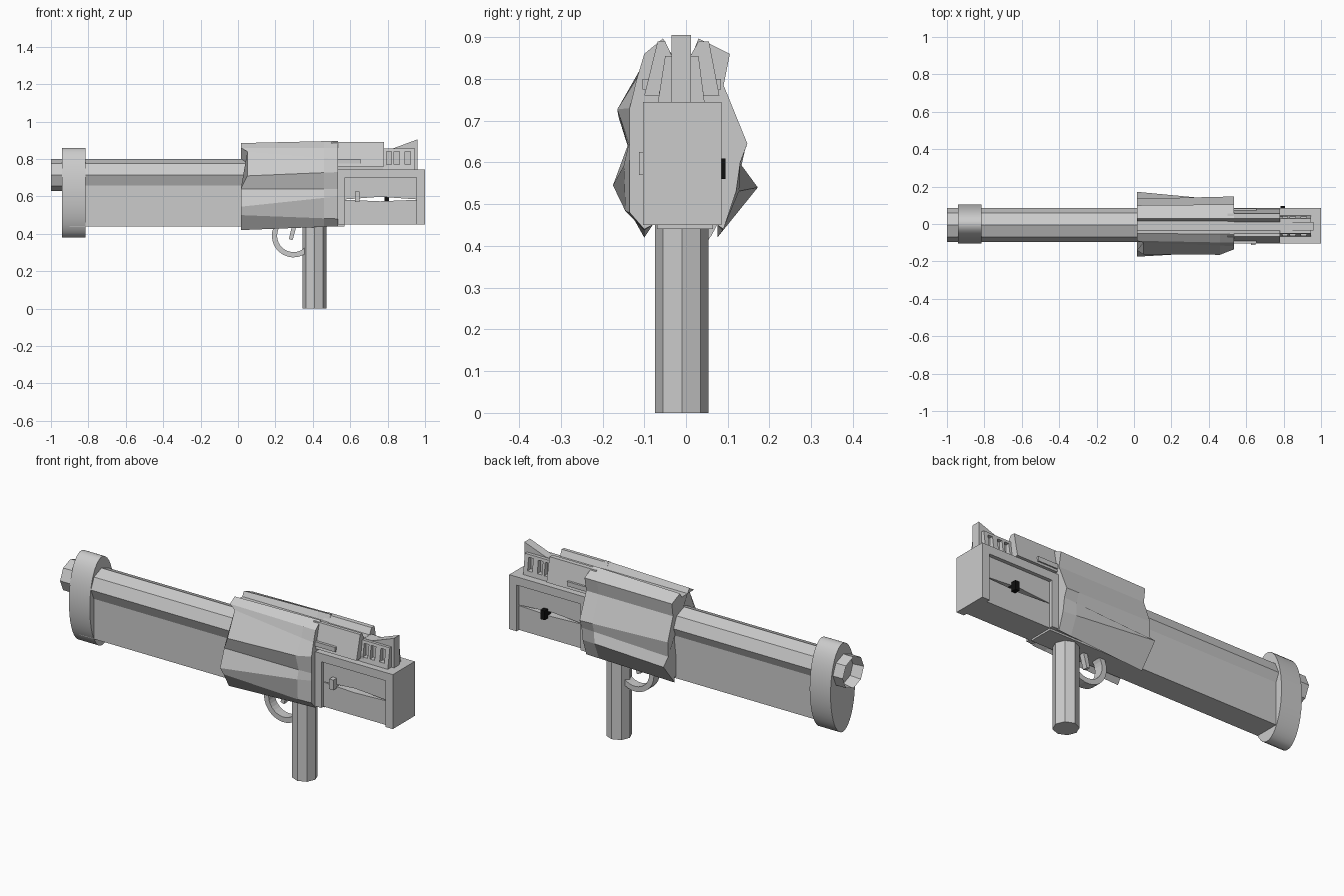
import bpy, bmesh, math

if "Cube" in bpy.data.objects:
    bpy.data.objects.remove(bpy.data.objects["Cube"])

CY = -0.01  # centre line of the upper parts


def loft(name, rings):
    """Skin matching closed rings of points and cap both ends."""
    bm = bmesh.new()
    vr = [[bm.verts.new(p) for p in r] for r in rings]
    n = len(vr[0])
    for a, b in zip(vr, vr[1:]):
        for i in range(n):
            j = (i + 1) % n
            bm.faces.new((a[i], a[j], b[j], b[i]))
    bm.faces.new(vr[0][::-1])
    bm.faces.new(vr[-1])
    bmesh.ops.recalc_face_normals(bm, faces=bm.faces[:])
    me = bpy.data.meshes.new(name)
    bm.to_mesh(me)
    bm.free()
    ob = bpy.data.objects.new(name, me)
    bpy.context.collection.objects.link(ob)
    return ob


def prism(name, pts, axis, a, b):
    """Extrude a 2D outline along an axis from a to b."""
    put = {'x': lambda p, t: (t, p[0], p[1]),
           'y': lambda p, t: (p[0], t, p[1]),
           'z': lambda p, t: (p[0], p[1], t)}[axis]
    return loft(name, [[put(p, t) for p in pts] for t in (a, b)])


def box(name, x0, x1, y0, y1, z0, z1):
    return prism(name, [(x0, y0), (x1, y0), (x1, y1), (x0, y1)], 'z', z0, z1)


def ellipse(cx, cy, rx, ry, n):
    return [(cx + rx * math.cos(2 * math.pi * i / n),
             cy + ry * math.sin(2 * math.pi * i / n)) for i in range(n)]


# Octagonal barrel with a hollow muzzle
barrel = prism("barrel", ellipse(-0.005, 0.715, 0.09, 0.085, 8), 'x', -1.0, 0.1)
bm = bmesh.new()
bm.from_mesh(barrel.data)
muzzle = min(bm.faces, key=lambda f: f.calc_center_median().x)
bmesh.ops.inset_region(bm, faces=[muzzle], thickness=0.022)
for v in muzzle.verts:
    v.co.x += 0.15
bm.to_mesh(barrel.data)
bm.free()

# Box under the barrel, and the oval muzzle band
box("under_barrel", -0.9, 0.57, -0.07, 0.065, 0.44, 0.70)
band = prism("muzzle_band", ellipse(0, 0.62, 0.105, 0.24, 40), 'x', -0.94, -0.815)
bpy.context.view_layer.objects.active = band
band.select_set(True)
bpy.ops.object.shade_smooth_by_angle(angle=math.radians(35))
band.select_set(False)

# Faceted receiver shroud: front and rear outlines (y, z)
front = [(-.035, .86), (-.05, .885), (-.09, .86), (-.10, .84), (-.162, .71),
         (-.14, .64), (-.175, .545), (-.145, .50), (-.10, .42), (-.08, .45),
         (.075, .45), (.075, .42), (.172, .54), (.13, .58), (.135, .66),
         (.09, .785), (.10, .855), (.03, .885), (.015, .86)]
rear = [(-.035, .86), (-.055, .897), (-.10, .86), (-.118, .80), (-.165, .73),
        (-.138, .64), (-.145, .60), (-.145, .48), (-.10, .44), (-.08, .45),
        (.075, .45), (.09, .44), (.12, .53), (.13, .60), (.147, .645),
        (.09, .785), (.105, .86), (.03, .897), (.015, .86)]
ring_a = [(0.05 if i in (3, 4) else 0.015, y, z) for i, (y, z) in enumerate(front)]
ring_b = [(0.46, p[0] * .14 + q[0] * .86, p[1] * .14 + q[1] * .86)
          for p, q in zip(front, rear)]
ring_c = [(0.535, max(y, -0.135), z) for y, z in rear]
loft("receiver_shroud", [ring_a, ring_b, ring_c])

# Stock: end blocks and top plate around a recessed, slotted core
box("stock_rear_block", 0.955, 1.0, -0.103, 0.085, 0.45, 0.745)
box("stock_front_block", 0.50, 0.572, -0.103, 0.085, 0.45, 0.745)
box("stock_top_plate", 0.572, 0.955, -0.103, 0.085, 0.70, 0.745)
prism("stock_core_upper", [(.57, .70), (.96, .70), (.96, .584), (.76, .598), (.57, .584)],
      'y', -0.083, 0.065)
prism("stock_core_lower", [(.57, .45), (.96, .45), (.96, .582), (.76, .574), (.57, .582)],
      'y', -0.083, 0.065)

# Slider knobs in the slots
box("slider_knob_front", 0.625, 0.65, -0.112, -0.06, 0.57, 0.625)
knob = box("slider_knob_back", 0.782, 0.806, 0.04, 0.095, 0.56, 0.61)
mat = bpy.data.materials.new("black")
mat.diffuse_color = (0.005, 0.005, 0.005, 1)
mat.use_nodes = True
mat.node_tree.nodes["Principled BSDF"].inputs["Base Color"].default_value = mat.diffuse_color
knob.data.materials.append(mat)

# Tapered side rails with a channel between them
prism("top_rails", [(-.10, .76), (-.068, .89), (-.05, .89), (-.035, .858), (.012, .858),
                    (.03, .89), (.055, .89), (.08, .76)], 'x', 0.50, 0.78)
box("rail_riser", 0.50, 0.80, -0.065, 0.042, 0.74, 0.77)
for s, y in (("front", -0.092), ("back", 0.072)):
    box("rail_bar_" + s, 0.52, 0.655, y - 0.012, y + 0.012, 0.775, 0.80)

# Vented sight base with three windows on each side
base = prism("sight_base", [(-.068, .74), (-.05, .855), (.03, .855), (.045, .74)],
             'x', 0.775, 0.945)
for i, x in enumerate((0.793, 0.835, 0.893)):
    cut = box("vent_cutter_%d" % i, x, x + 0.028, -0.2, 0.2, 0.77, 0.84)
    cut.hide_render = True
    cut.hide_viewport = True
    mod = base.modifiers.new("vent", 'BOOLEAN')
    mod.operation = 'DIFFERENCE'
    mod.solver = 'EXACT'
    mod.object = cut

# Rising rear sight wedge
prism("sight_wedge", [(.78, .74), (.96, .74), (.96, .905), (.83, .857), (.78, .857)],
      'y', -0.035, 0.012)

# Octagonal grip
prism("grip", ellipse(0.408, CY, 0.064, 0.064, 8), 'z', 0.0, 0.46)

# Trigger guard arc and trigger
angles = [math.radians(145 + 170 * i / 14) for i in range(15)]
arc = [(0.297 + 0.116 * math.cos(a), 0.39 + 0.116 * math.sin(a)) for a in angles]
arc += [(0.297 + 0.088 * math.cos(a), 0.39 + 0.088 * math.sin(a)) for a in reversed(angles)]
prism("trigger_guard", arc, 'y', CY - 0.026, CY + 0.026)
prism("trigger", [(.272, .372), (.292, .366), (.315, .45), (.29, .45)],
      'y', CY - 0.014, CY + 0.014)
